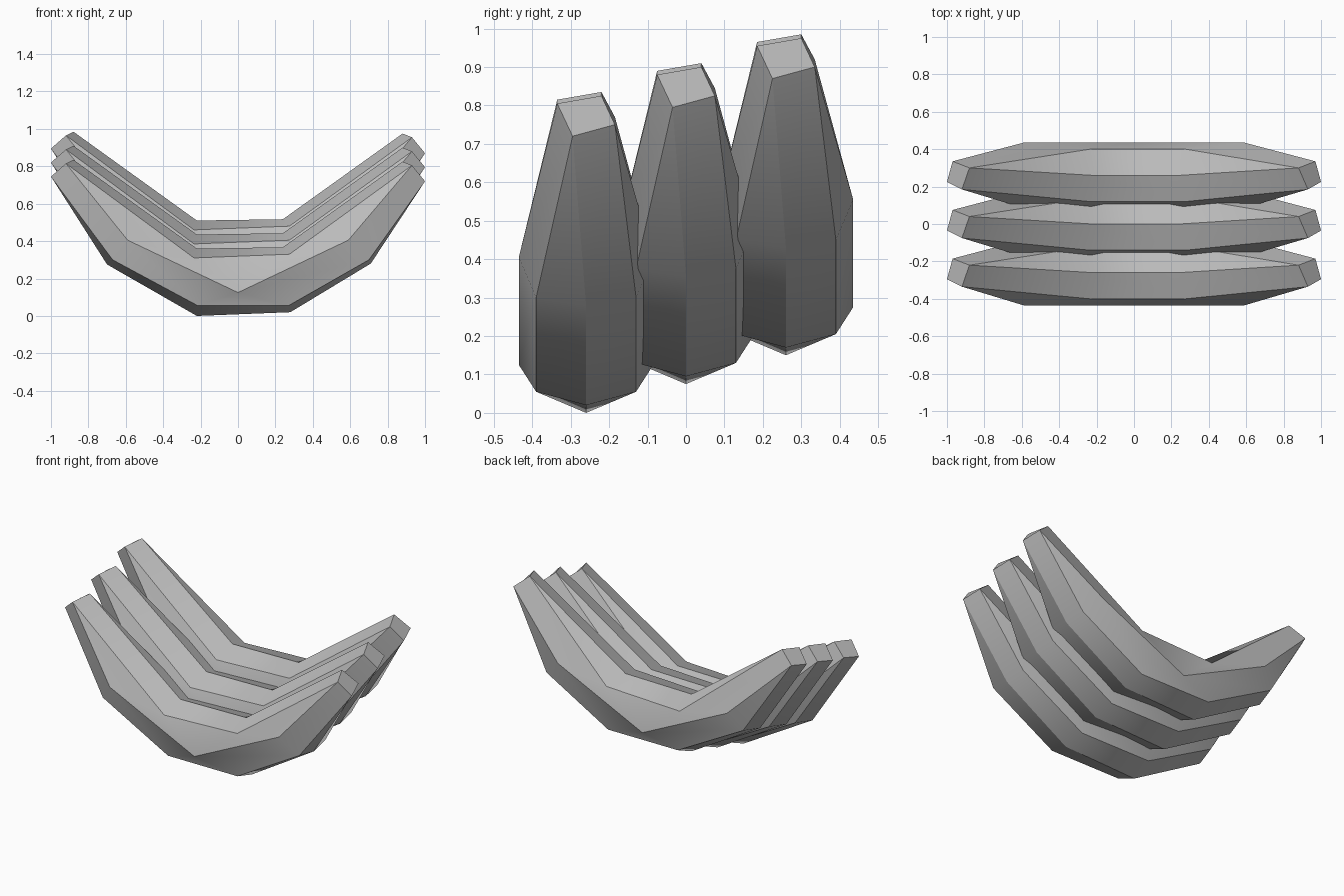
import bpy, bmesh

cube = bpy.data.objects.get("Cube")
if cube:
    bpy.data.objects.remove(cube, do_unlink=True)

mat = bpy.data.materials.new("plain_grey")
mat.use_nodes = True
grey = (0.5, 0.5, 0.5, 1)
mat.diffuse_color = grey
mat.node_tree.nodes["Principled BSDF"].inputs["Base Color"].default_value = grey

# Tip corners: low, back, top, front
left_tip = [(-1, -.035, .745), (-.97, .075, .77), (-.88, .04, .835), (-.92, -.075, .815)]
right_tip = [(1, -.035, .72), (.97, .075, .75), (.88, .04, .825), (.93, -.075, .805)]

# Inner (x, z) points of each lengthwise ridge; repeated points collapse to triangles
low = [(-.7, .275), (-.22, 0), (.28, .02), (.71, .28)]
lower = [(-.67, .3), (-.215, .055), (.27, .055), (.7, .3)]
mid = [(-.59, .405), (0, .125), (0, .125), (.59, .405)]
upper = [(-.235, .31), (-.235, .31), (.275, .33), (.275, .33)]
top = [(-.22, .36), (-.22, .36), (.24, .367), (.24, .367)]

# Ridges around the section: profile, sideways offset, tip corner it runs into
ridges = [(low, 0, 0), (lower, .13, 1), (mid, .175, 1), (upper, .14, 2),
          (top, 0, 2), (upper, -.14, 3), (mid, -.175, 3), (lower, -.13, 0)]


def build_fruit(name, location):
    bm = bmesh.new()
    known = {}

    def vert(co):
        if co not in known:
            known[co] = bm.verts.new(co)
        return known[co]

    def face(verts):
        verts = list(dict.fromkeys(verts))
        if len(verts) > 2:
            bm.faces.new(verts).smooth = True

    rows = []
    for profile, y, corner in ridges:
        points = [left_tip[corner]] + [(x, y, z) for x, z in profile] + [right_tip[corner]]
        rows.append([vert(p) for p in points])

    # Skin between neighbouring ridges, then cap both ends
    for a, b in zip(rows, rows[1:] + rows[:1]):
        for i in range(len(a) - 1):
            face([a[i], a[i + 1], b[i + 1], b[i]])
    face([vert(p) for p in left_tip])
    face([vert(p) for p in right_tip])

    # Keep the ridges and tip rims crisp
    paths = rows + [[vert(p) for p in t + t[:1]] for t in (left_tip, right_tip)]
    for path in paths:
        for a, b in zip(path, path[1:]):
            edge = bm.edges.get((a, b)) if a != b else None
            if edge:
                edge.smooth = False
    bmesh.ops.recalc_face_normals(bm, faces=bm.faces)

    mesh = bpy.data.meshes.new(name)
    bm.to_mesh(mesh)
    bm.free()
    mesh.materials.append(mat)
    obj = bpy.data.objects.new(name, mesh)
    obj.location = location
    bpy.context.collection.objects.link(obj)


# Three stacked fruits, each further back and a little higher
for i, name in enumerate(("front_banana", "middle_banana", "back_banana")):
    build_fruit(name, (0, (i - 1) * .26, i * .075))
